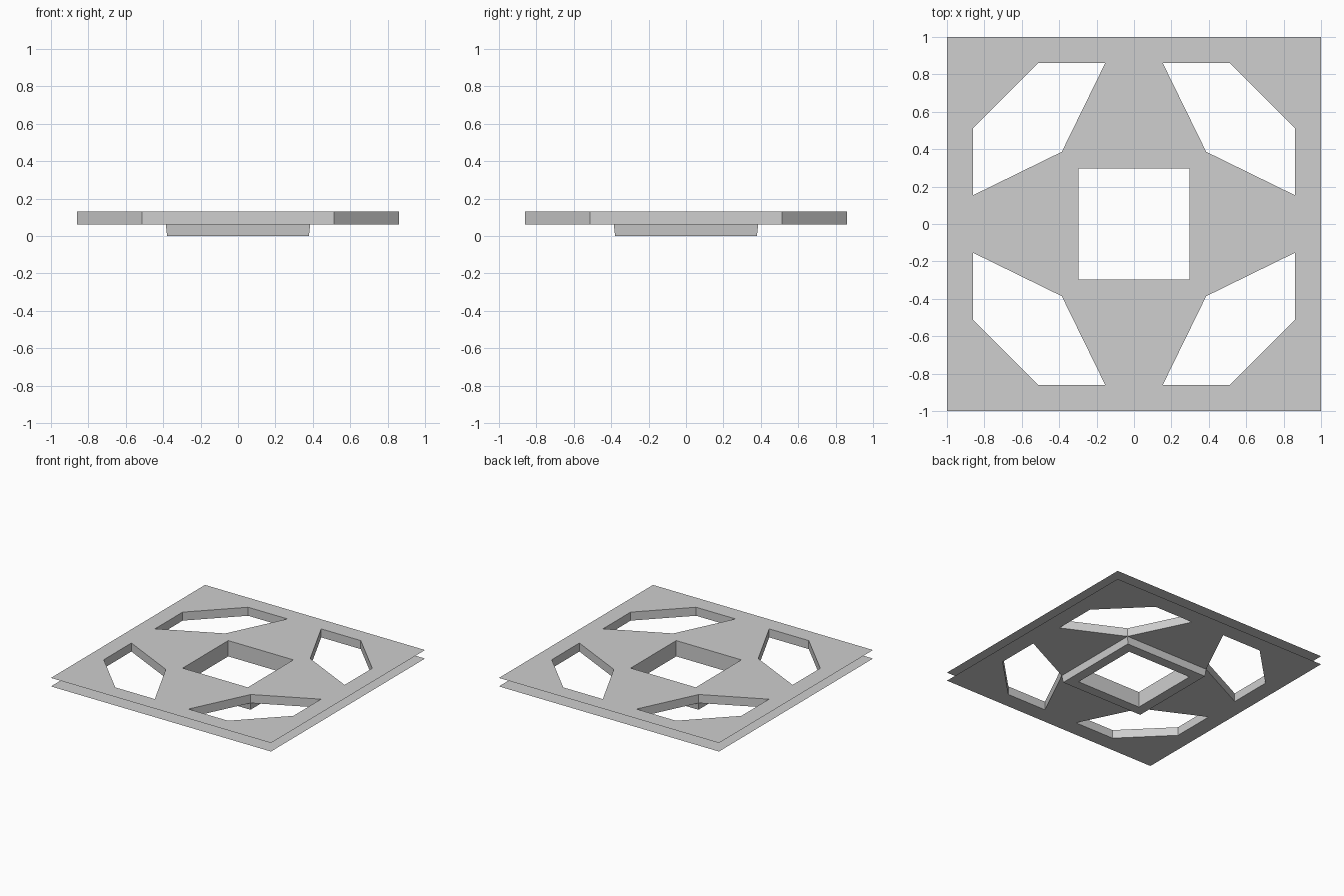
import bpy, bmesh, math
from mathutils import Matrix, Vector

if "Cube" in bpy.data.objects:
    bpy.data.objects.remove(bpy.data.objects["Cube"])

TOP, MID, LOW = 0.13, 0.06, 0.0
OUT, RIM, CUT = 1.0, 0.862, 0.512       # tile half size, octagon flat and corner
TIP, NECK, HOLE = 0.153, 0.386, 0.296   # arm tip, arm root, centre hole
FOOT = 0.379

grey = bpy.data.materials.new("light grey")
grey.diffuse_color = (0.62, 0.62, 0.62, 1)
grey.use_nodes = True
grey.node_tree.nodes["Principled BSDF"].inputs["Base Color"].default_value = grey.diffuse_color


def build(name, polys):
    """Repeat a quarter made of polygons four times around z."""
    bm = bmesh.new()
    for k in range(4):
        rot = Matrix.Rotation(k * math.pi / 2, 3, 'Z')
        for poly in polys:
            bm.faces.new([bm.verts.new(rot @ Vector(p)) for p in poly])
    bmesh.ops.remove_doubles(bm, verts=bm.verts, dist=1e-4)
    me = bpy.data.meshes.new(name)
    bm.to_mesh(me)
    bm.free()
    me.materials.append(grey)
    bpy.context.collection.objects.link(bpy.data.objects.new(name, me))


def plates(pts):
    """Same outline facing up at TOP and facing down at MID."""
    return [[(x, y, TOP) for x, y in pts],
            [(x, y, MID) for x, y in reversed(pts)]]


def wall(a, b, z0=MID, z1=TOP):
    """Upright quad, facing right of the direction a to b."""
    return [(*a, z0), (*b, z0), (*b, z1), (*a, z1)]


# Square frame with octagonal opening, open along its outer edge
side = [(OUT, -OUT), (OUT, OUT), (RIM, CUT), (RIM, -CUT)]
corner = [(OUT, OUT), (CUT, RIM), (RIM, CUT)]
build("frame", plates(side) + plates(corner) + [
    wall((RIM, CUT), (RIM, -CUT)), wall((CUT, RIM), (RIM, CUT))])

# Four tapering arms around the square hole
arm = [(HOLE, -HOLE), (NECK, -NECK), (RIM, -TIP),
       (RIM, TIP), (NECK, NECK), (HOLE, HOLE)]
build("cross_arms", plates(arm) + [
    wall(arm[1], arm[2]), wall(arm[3], arm[4]), wall(arm[5], arm[0])])

# Slightly tapered collar below the hole
build("lower_collar", [
    [(FOOT, -FOOT, LOW), (FOOT, FOOT, LOW), (NECK, NECK, MID), (NECK, -NECK, MID)],
    [(HOLE, -HOLE, LOW), (HOLE, HOLE, LOW), (FOOT, FOOT, LOW), (FOOT, -FOOT, LOW)],
    wall((HOLE, HOLE), (HOLE, -HOLE), LOW, MID)])
